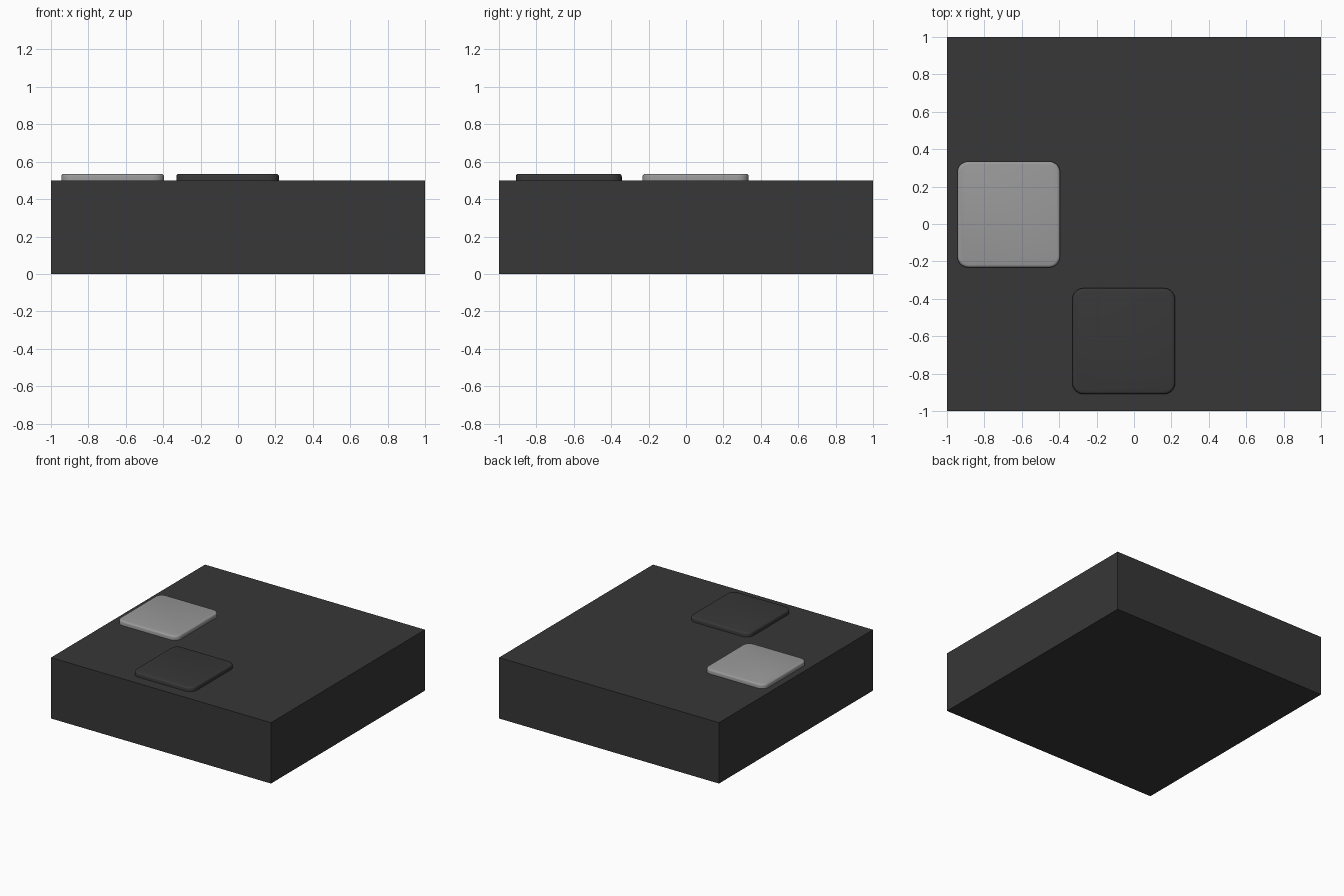
import bpy, bmesh, math

if "Cube" in bpy.data.objects:
    bpy.data.objects.remove(bpy.data.objects["Cube"])


def material(name, v):
    m = bpy.data.materials.new(name)
    m.diffuse_color = (v, v, v, 1)
    m.use_nodes = True
    m.node_tree.nodes["Principled BSDF"].inputs["Base Color"].default_value = m.diffuse_color
    return m


charcoal = material("charcoal", 0.038)
light_grey = material("light grey", 0.32)


def block(name, lo, hi, mat, corner=0.0, rim=0.0):
    """Box between two corners, optionally with round vertical corners and a soft rim."""
    bm = bmesh.new()
    bmesh.ops.create_cube(bm, size=1)
    for v in bm.verts:
        v.co = [l + (c + 0.5) * (h - l) for c, l, h in zip(v.co, lo, hi)]
    if corner:
        upright = [e for e in bm.edges if abs(e.verts[0].co.z - e.verts[1].co.z) > 1e-4]
        bmesh.ops.bevel(bm, geom=upright, offset=corner, segments=5,
                        profile=0.5, affect='EDGES')
        top = [e for e in bm.edges if all(v.co.z > hi[2] - 1e-4 for v in e.verts)]
        bmesh.ops.bevel(bm, geom=top, offset=rim, segments=3,
                        profile=0.5, affect='EDGES')
    me = bpy.data.meshes.new(name)
    bm.to_mesh(me)
    bm.free()
    me.materials.append(mat)
    ob = bpy.data.objects.new(name, me)
    bpy.context.collection.objects.link(ob)
    if corner:
        bpy.ops.object.select_all(action='DESELECT')
        ob.select_set(True)
        bpy.context.view_layer.objects.active = ob
        bpy.ops.object.shade_smooth_by_angle(angle=math.radians(35))
    return ob


# Solid slab
block("base_slab", (-1, -1, 0), (1, 1, 0.5), charcoal)

# Two rounded pads, sunk slightly into the slab
block("light_pad", (-0.945, -0.233, 0.48), (-0.395, 0.335, 0.535), light_grey, 0.06, 0.015)
block("dark_pad", (-0.33, -0.91, 0.48), (0.22, -0.343, 0.535), charcoal, 0.06, 0.015)
